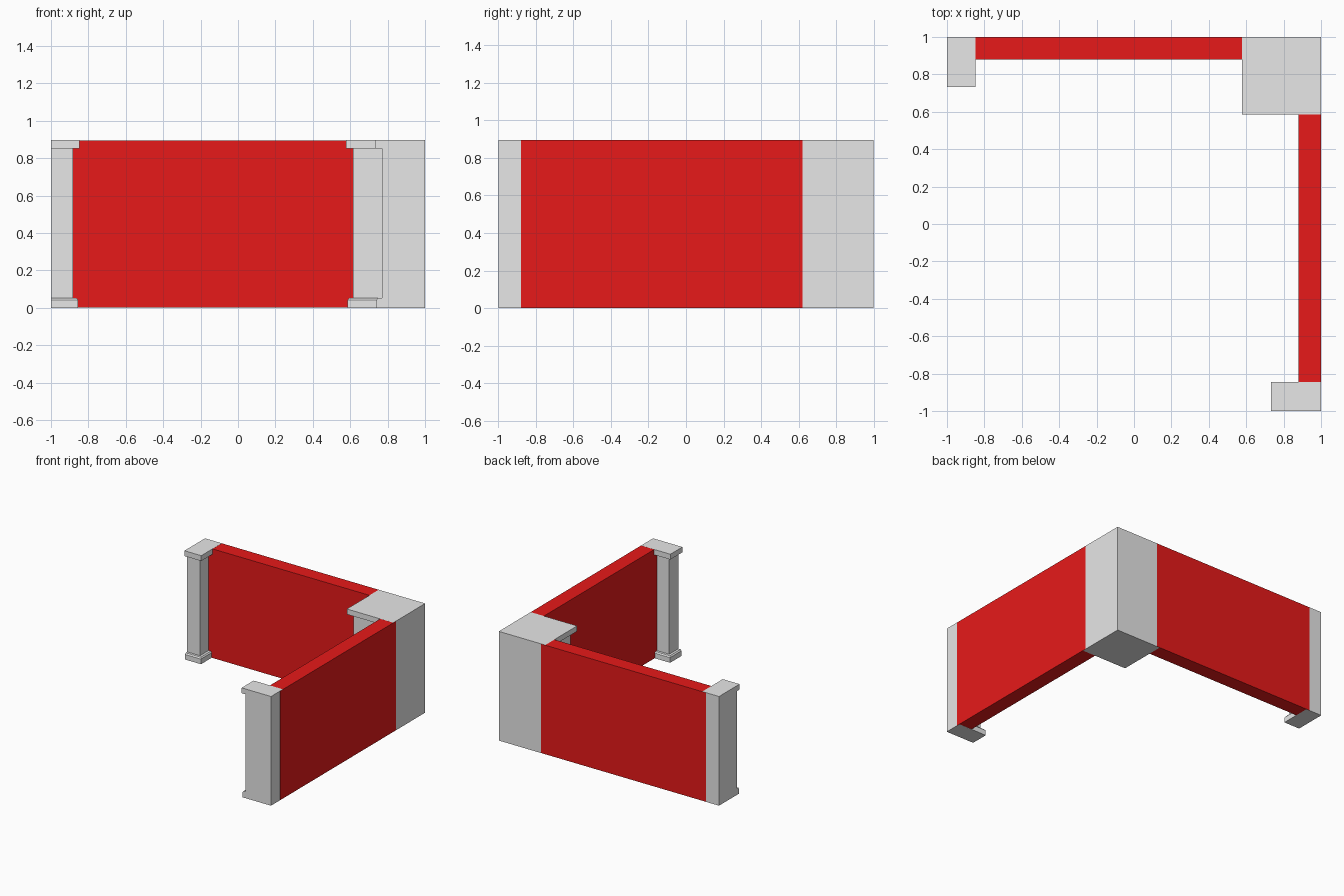
import bpy, bmesh

cube = bpy.data.objects.get("Cube")
if cube:
    bpy.data.objects.remove(cube, do_unlink=True)

HEIGHT = 0.896
EDGE = 0.9995      # outer face of the columns, a hair inside the wall face
WALL = 0.12        # wall thickness


def material(name, rgb):
    mat = bpy.data.materials.new(name)
    mat.use_nodes = True
    colour = (*rgb, 1)
    mat.diffuse_color = colour
    mat.node_tree.nodes["Principled BSDF"].inputs["Base Color"].default_value = colour
    return mat


grey = material("light grey stone", (0.8, 0.8, 0.8))
red = material("red panel", (0.8, 0.01, 0.01))


def stack(name, rings, mat):
    """Loft a solid through rectangles (x0, x1, y0, y1, z)."""
    bm = bmesh.new()
    loops = [[bm.verts.new(p) for p in ((x0, y0, z), (x1, y0, z), (x1, y1, z), (x0, y1, z))]
             for x0, x1, y0, y1, z in rings]
    bm.faces.new(loops[0][::-1])
    bm.faces.new(loops[-1])
    for low, high in zip(loops, loops[1:]):
        for i in range(4):
            j = (i + 1) % 4
            bm.faces.new((low[i], low[j], high[j], high[i]))
    bmesh.ops.recalc_face_normals(bm, faces=bm.faces)
    mesh = bpy.data.meshes.new(name)
    bm.to_mesh(mesh)
    bm.free()
    mesh.materials.append(mat)
    obj = bpy.data.objects.new(name, mesh)
    bpy.context.collection.objects.link(obj)


# Column profile: (outward overhang, height) for plinth, shaft and cap
PROFILE = [(0.028, 0), (0.028, 0.042), (0.02, 0.052), (0, 0.052),
           (0, 0.852), (0.036, 0.852), (0.036, HEIGHT)]


def column(name, sx, sy, width, depth):
    """Column flush with the outer corner (sx, sy), moulded on its inner sides."""
    rings = []
    for out, z in PROFILE:
        xs = sorted((sx * EDGE, sx * (1 - width - out)))
        ys = sorted((sy * EDGE, sy * (1 - depth - out)))
        rings.append((*xs, *ys, z))
    stack(name, rings, grey)


column("corner_column", 1, 1, 0.386, 0.378)
column("back_end_column", -1, 1, 0.117, 0.231)
column("side_end_column", 1, -1, 0.231, 0.12)


def wall(name, x0, x1, y0, y1):
    stack(name, [(x0, x1, y0, y1, z) for z in (0.0005, HEIGHT - 0.0005)], red)


# Two panels meeting at the corner column
wall("back_wall", -0.883, 0.615, 1 - WALL, 1)
wall("side_wall", 1 - WALL, 1, -0.88, 0.622)
